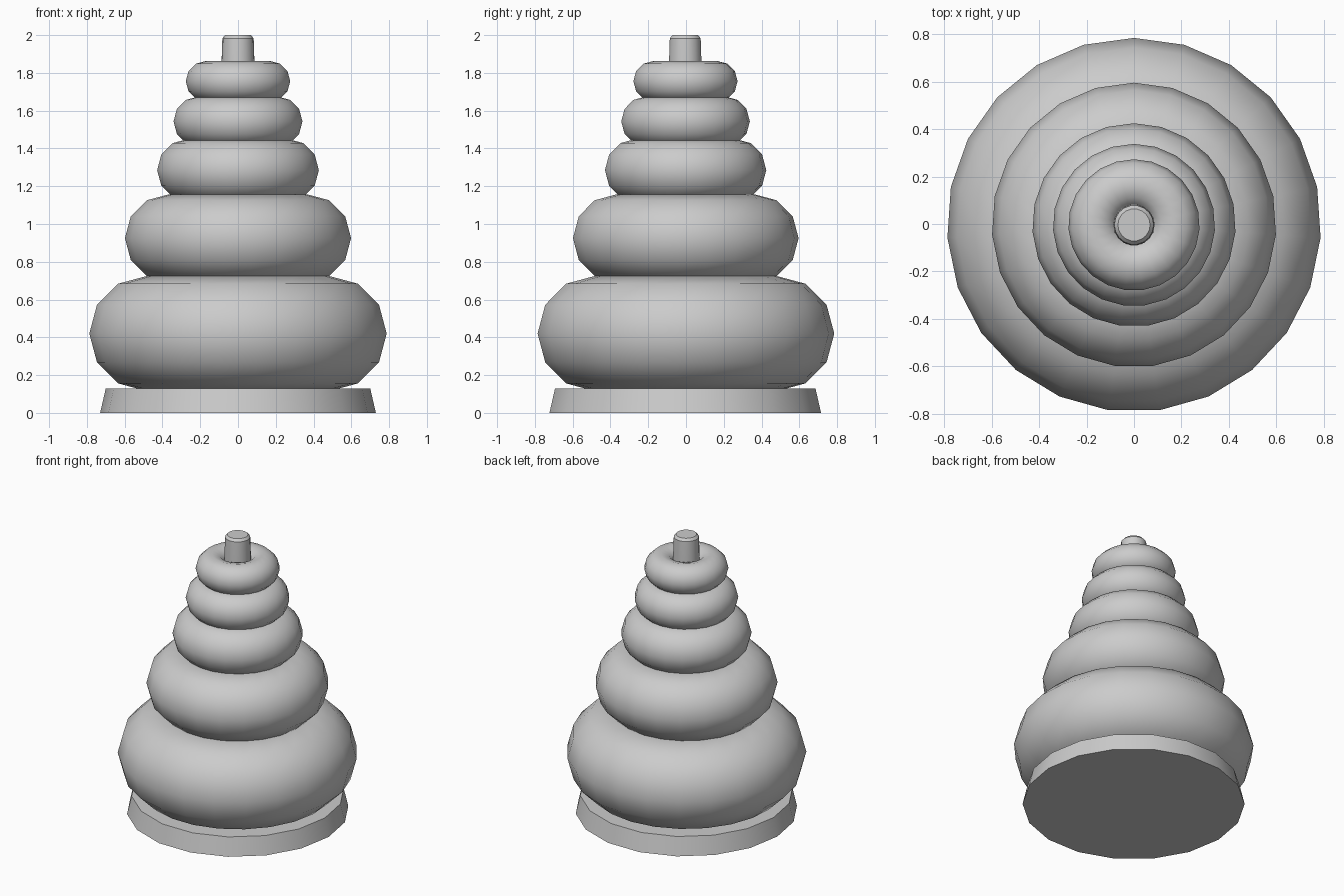
import bpy, bmesh, math

if "Cube" in bpy.data.objects:
    bpy.data.objects.remove(bpy.data.objects["Cube"])

Y0 = -0.004  # stack axis, so the odd-sided rings are centred overall


def finish(name, bm):
    bmesh.ops.recalc_face_normals(bm, faces=bm.faces)
    mesh = bpy.data.meshes.new(name)
    bm.to_mesh(mesh)
    bm.free()
    ob = bpy.data.objects.new(name, mesh)
    ob.location.y = Y0
    bpy.context.collection.objects.link(ob)
    bpy.ops.object.select_all(action='DESELECT')
    ob.select_set(True)
    bpy.context.view_layer.objects.active = ob
    bpy.ops.object.shade_smooth_by_angle(angle=math.radians(35))
    return ob


def lathe(name, profile, sides, start=0.0, closed=False):
    """Revolve (radius, z) points; closed profiles make rings, open ones get caps."""
    bm = bmesh.new()
    loops = []
    for r, z in profile:
        angles = [start + 2 * math.pi * i / sides for i in range(sides)]
        loops.append([bm.verts.new((r * math.cos(a), r * math.sin(a), z)) for a in angles])
    pairs = list(zip(loops, loops[1:]))
    if closed:
        pairs.append((loops[-1], loops[0]))
    else:
        bm.faces.new(loops[0][::-1])
        bm.faces.new(loops[-1])
    for low, high in pairs:
        for i in range(sides):
            j = (i + 1) % sides
            bm.faces.new((low[i], low[j], high[j], high[i]))
    return finish(name, bm)


# Tapered base disc
lathe("base", [(0.73, 0.0), (0.70, 0.13)], 18)

# Centre peg with a chamfered tip
lathe("peg", [(0.09, 0.10), (0.087, 1.86), (0.083, 1.983), (0.068, 2.0)], 18)

# Stacked rings: one torus shape at decreasing sizes (centre z, outer radius)
rings = [(0.42, 0.789), (0.925, 0.60), (1.285, 0.429), (1.543, 0.342), (1.756, 0.277)]
for n, (z, outer) in enumerate(rings, 1):
    minor = outer * 0.386
    major = outer - minor
    section = [(major + minor * math.cos(math.pi * k / 6),
                z + minor * math.sin(math.pi * k / 6)) for k in range(12)]
    lathe(f"ring_{n}", section, 23, math.pi / 2, closed=True)
